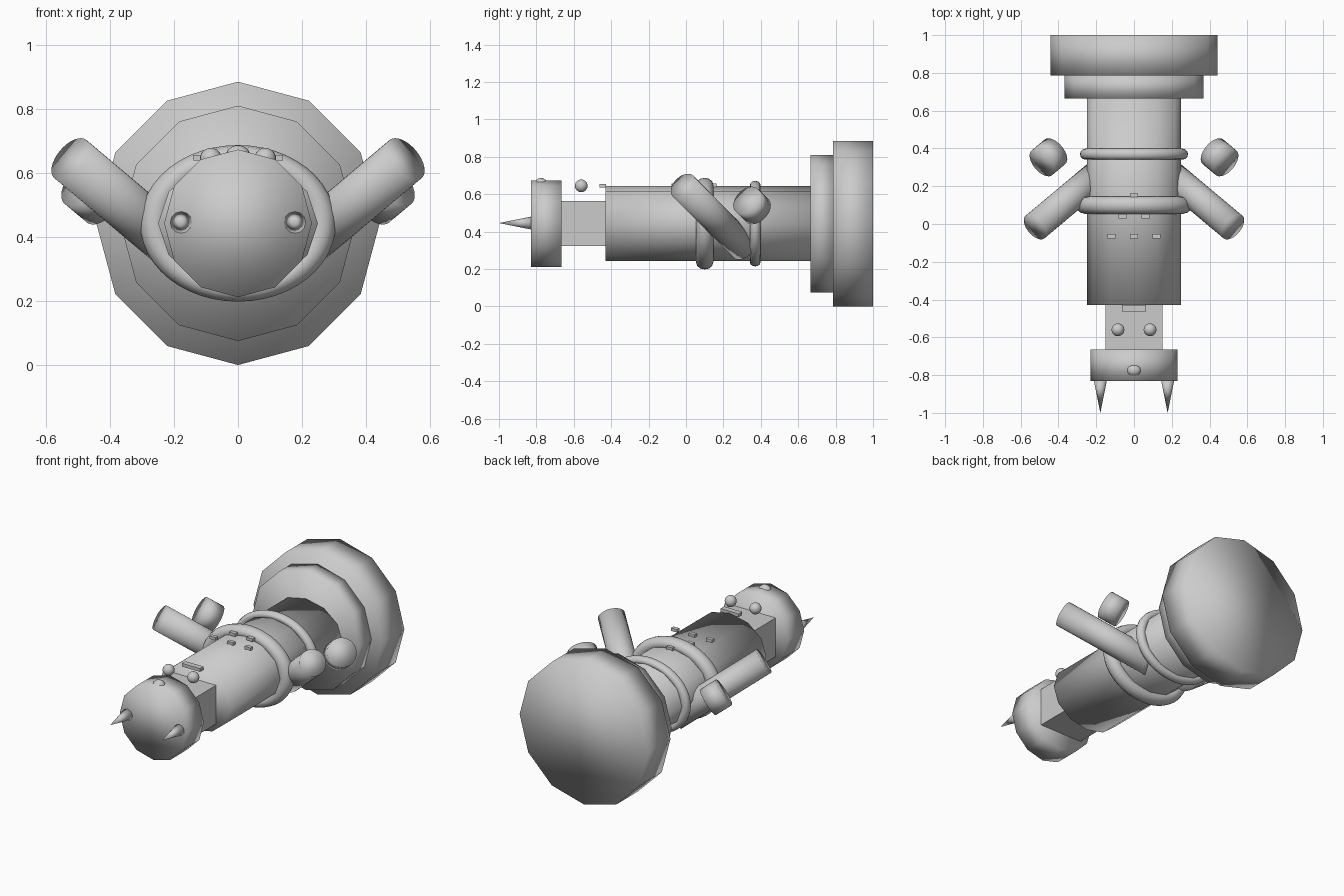
import bpy, bmesh, math
from mathutils import Vector, Matrix

if "Cube" in bpy.data.objects:
    bpy.data.objects.remove(bpy.data.objects["Cube"])

CZ = 0.443  # height of the long axis

grey = bpy.data.materials.new("plain_grey")
grey.diffuse_color = (0.6, 0.6, 0.6, 1)
grey.use_nodes = True
grey.node_tree.nodes["Principled BSDF"].inputs["Base Color"].default_value = grey.diffuse_color


def finish(name, bm, matrix, smooth=True):
    bm.transform(matrix)
    bmesh.ops.recalc_face_normals(bm, faces=bm.faces)
    for f in bm.faces:
        f.smooth = smooth
    mesh = bpy.data.meshes.new(name)
    bm.to_mesh(mesh)
    bm.free()
    mesh.materials.append(grey)
    obj = bpy.data.objects.new(name, mesh)
    bpy.context.collection.objects.link(obj)
    return obj


def rod(name, a, b, r1, r2=None, sides=12, squash=1.0):
    """Cylinder or cone from a to b; squash flattens it in z."""
    a, b = Vector(a), Vector(b)
    d = b - a
    bm = bmesh.new()
    bmesh.ops.create_cone(bm, cap_ends=True, segments=sides, radius1=r1,
                          radius2=r1 if r2 is None else r2, depth=d.length)
    turn = d.to_track_quat('Z', 'Y').to_matrix().to_4x4()
    m = (Matrix.Translation((a + b) / 2)
         @ Matrix.Diagonal((1, 1, squash, 1)) @ turn)
    return finish(name, bm, m)


def box(name, c, size):
    bm = bmesh.new()
    bmesh.ops.create_cube(bm, size=1)
    return finish(name, bm, Matrix.Translation(c) @ Matrix.Diagonal((*size, 1)), False)


def ball(name, c, radii):
    bm = bmesh.new()
    bmesh.ops.create_uvsphere(bm, u_segments=20, v_segments=12, radius=1)
    return finish(name, bm, Matrix.Translation(c) @ Matrix.Diagonal((*radii, 1)))


def ring(name, y, major, minor, n=48, k=12):
    """Flattened torus around the y axis."""
    bm = bmesh.new()
    grid = []
    for i in range(n):
        t = 2 * math.pi * i / n
        row = []
        for j in range(k):
            p = 2 * math.pi * j / k
            r = major + minor * math.cos(p)
            row.append(bm.verts.new((r * math.cos(t), minor * math.sin(p),
                                     0.8 * r * math.sin(t))))
        grid.append(row)
    for i in range(n):
        for j in range(k):
            i2, j2 = (i + 1) % n, (j + 1) % k
            bm.faces.new((grid[i][j], grid[i2][j], grid[i2][j2], grid[i][j2]))
    return finish(name, bm, Matrix.Translation((0, y, CZ)))


# stepped base discs, body, neck and head along the y axis
rod("base_disc", (0, 0.785, CZ), (0, 1.0, CZ), 0.443)
rod("base_step", (0, 0.665, CZ), (0, 0.79, CZ), 0.368)
rod("body", (0, -0.43, CZ), (0, 0.67, CZ), 0.25, squash=0.8)
box("neck", (0, -0.545, CZ), (0.30, 0.25, 0.24))
rod("head", (0, -0.83, CZ), (0, -0.665, CZ), 0.231)

# body rings
ring("large_ring", 0.10, 0.26, 0.046)
ring("small_ring", 0.37, 0.257, 0.029)

# nose, mouth and buttons on the upper side
ball("nose", (0, -0.775, 0.657), (0.037, 0.032, 0.03))
box("mouth", (0, -0.445, 0.645), (0.125, 0.034, 0.02))
for i, (x, y) in enumerate([(0, 0.15), (-0.06, 0.04), (0.06, 0.04),
                            (-0.12, -0.065), (0, -0.065), (0.12, -0.065)]):
    box(f"button_{i + 1}", (x, y, 0.648), (0.042, 0.024, 0.018))

# mirrored horns, eyes, arms and hand stubs
axis = Vector((0.645, -0.54, 0.54)).normalized()
for side, s in (("left", -1), ("right", 1)):
    rod(f"{side}_horn", (s * 0.178, -0.80, 0.446), (s * 0.178, -1.0, 0.446), 0.04, 0.0)
    ball(f"{side}_eye", (s * 0.085, -0.56, 0.645), (0.034, 0.034, 0.034))
    rod(f"{side}_arm", (s * 0.135, 0.31, 0.316), (s * 0.524, -0.016, 0.644), 0.078, sides=32)
    d = Vector((s * axis.x, axis.y, axis.z)) * 0.054
    c = Vector((s * 0.453, 0.353, 0.54))
    rod(f"{side}_stub", c - d, c + d, 0.085, sides=32)
